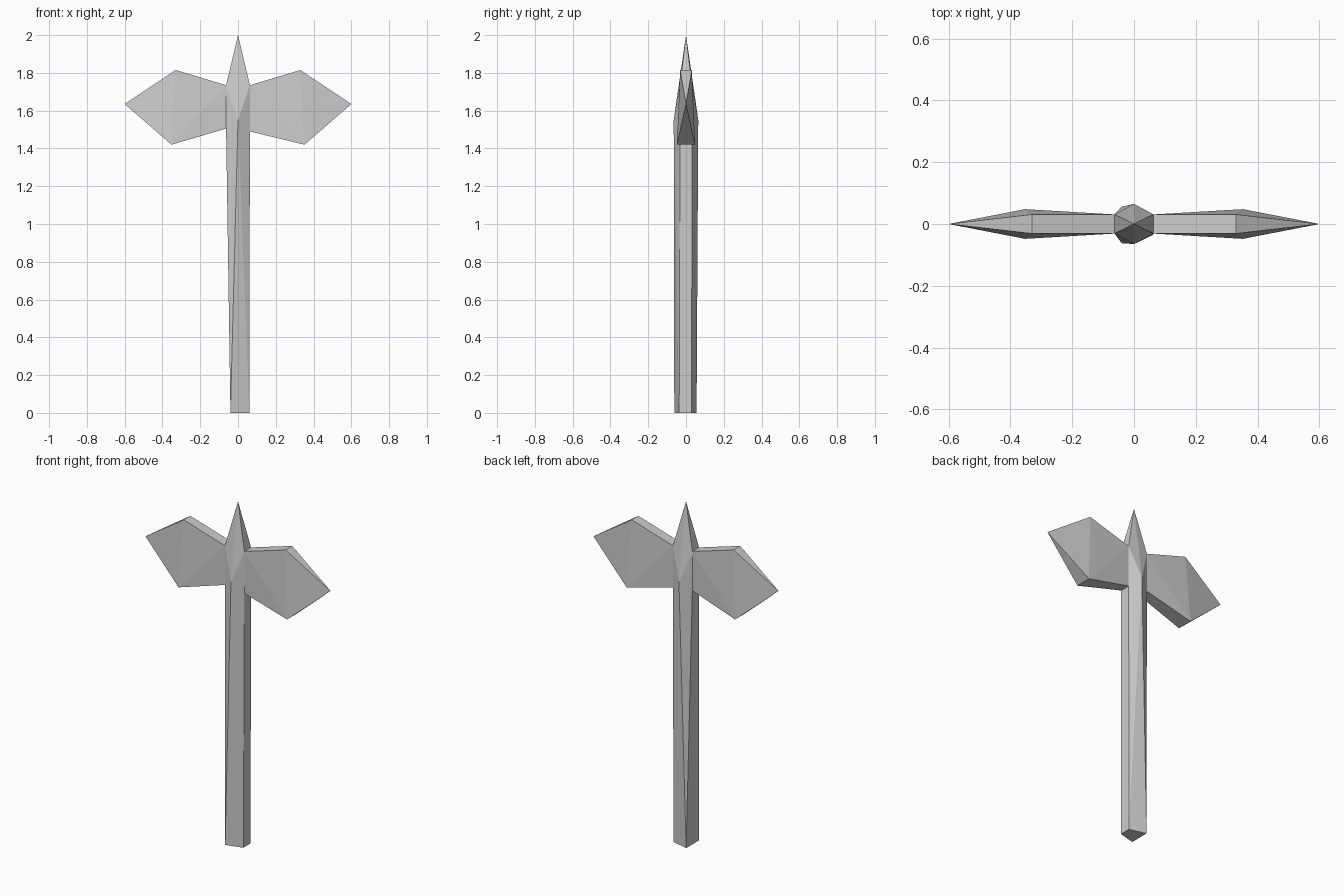
import bpy, bmesh

if "Cube" in bpy.data.objects:
    bpy.data.objects.remove(bpy.data.objects["Cube"])

ROOT = 0.063   # half width of the shaft where the blades join


def hull_object(name, points):
    """Flat-faced convex part, left open where blade and shaft are welded."""
    bm = bmesh.new()
    for p in points:
        bm.verts.new(p)
    bmesh.ops.convex_hull(bm, input=bm.verts)
    joint = [f for f in bm.faces
             if all(abs(abs(v.co.x) - ROOT) < 0.001 for v in f.verts)
             and (all(v.co.x > 0 for v in f.verts) or all(v.co.x < 0 for v in f.verts))]
    bmesh.ops.delete(bm, geom=joint, context='FACES')
    bmesh.ops.dissolve_limit(bm, angle_limit=0.01, verts=bm.verts, edges=bm.edges)
    bmesh.ops.recalc_face_normals(bm, faces=bm.faces)
    mesh = bpy.data.meshes.new(name)
    bm.to_mesh(mesh)
    bm.free()
    obj = bpy.data.objects.new(name, mesh)
    bpy.context.collection.objects.link(obj)
    return obj


def pair(x, y, z):
    """Front and back copies of a point."""
    return [(x, -y, z), (x, y, z)]


# Shaft: four-sided foot growing into a six-sided head with a spike
shaft = [(-0.04, -0.062, 0), (-0.04, 0.056, 0), (0.06, -0.036, 0), (0.06, 0.03, 0)]
shaft += pair(0, 0.065, 1.55) + [(0, 0, 2)]
for side, low in ((1, 1.49), (-1, 1.505)):
    shaft += pair(side * ROOT, 0.031, low) + pair(side * ROOT, 0.031, 1.735)
hull_object("shaft_and_spike", shaft)

# Blades: narrow root, thick belly, sharp outer point
for name, side, low in (("right_blade", 1, 1.49), ("left_blade", -1, 1.505)):
    blade = pair(side * ROOT, 0.031, low) + pair(side * ROOT, 0.031, 1.735)
    blade += pair(side * 0.33, 0.031, 1.815)
    blade += pair(side * 0.352, 0.048, 1.42)
    blade += [(side * 0.6, 0, 1.635)]
    hull_object(name, blade)
